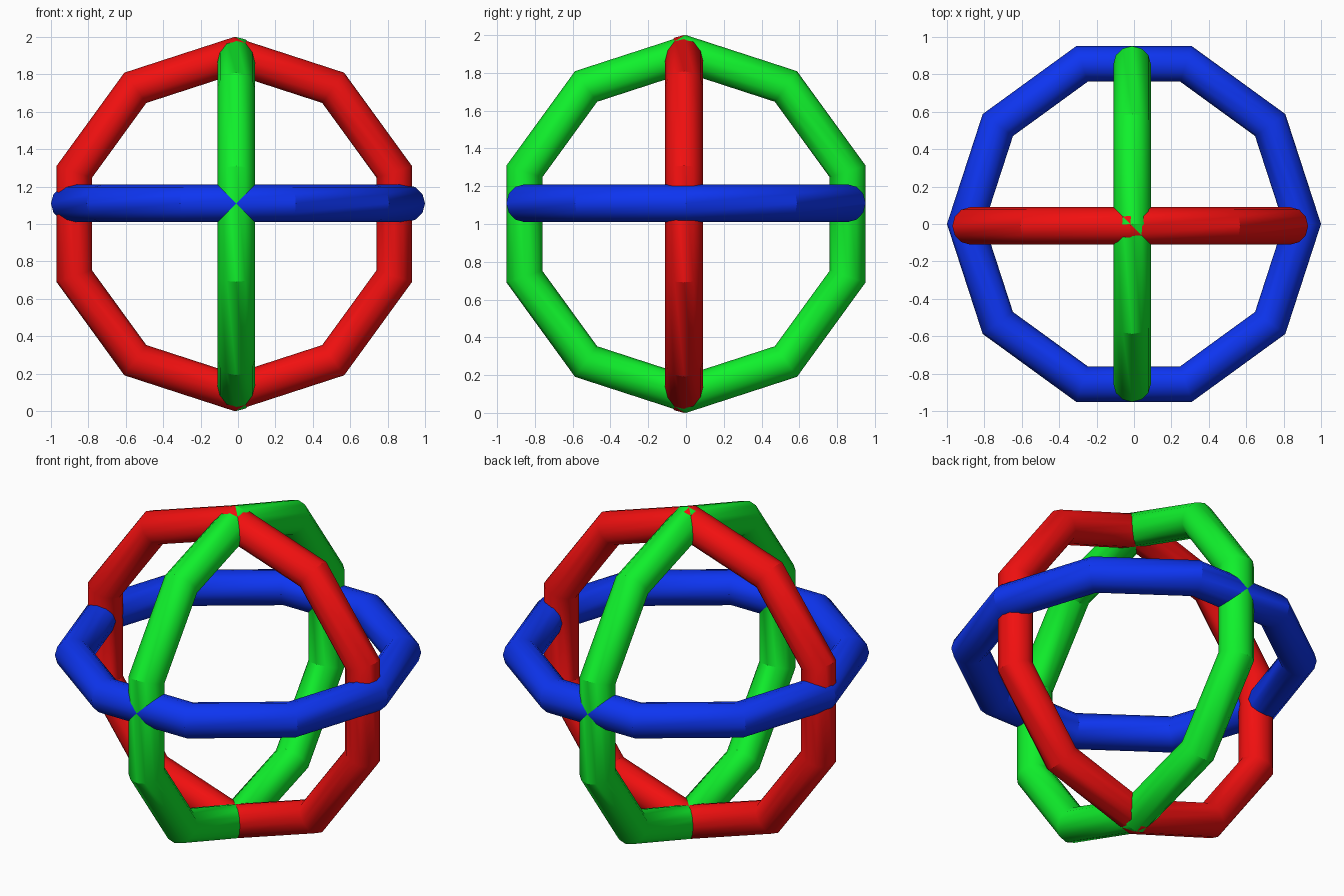
import bpy
from math import radians

if "Cube" in bpy.data.objects:
    bpy.data.objects.remove(bpy.data.objects["Cube"])


def ring(name, location, rotation, color):
    """Ten-sided ring with a round tube section."""
    bpy.ops.mesh.primitive_torus_add(
        major_segments=10, minor_segments=12,
        major_radius=0.9, minor_radius=0.1,
        location=location, rotation=[radians(a) for a in rotation])
    obj = bpy.context.object
    obj.name = name
    # tube stays smooth, ring corners stay crisp
    bpy.ops.object.shade_smooth_by_angle(angle=radians(33))
    mat = bpy.data.materials.new(name + "_paint")
    mat.diffuse_color = (*color, 1)
    mat.use_nodes = True
    mat.node_tree.nodes["Principled BSDF"].inputs["Base Color"].default_value = mat.diffuse_color
    obj.data.materials.append(mat)
    return obj


# level ring, slightly above the middle
ring("horizontal_ring", (0, 0, 1.11), (0, 0, 0), (0.004, 0.035, 0.88))
# upright ring facing the front
ring("front_ring", (-0.02, -0.01, 1.0), (0, 90, 90), (0.88, 0.005, 0.005))
# upright ring facing the side
ring("side_ring", (-0.01, 0, 1.0), (0, 90, 0), (0.005, 0.88, 0.025))
